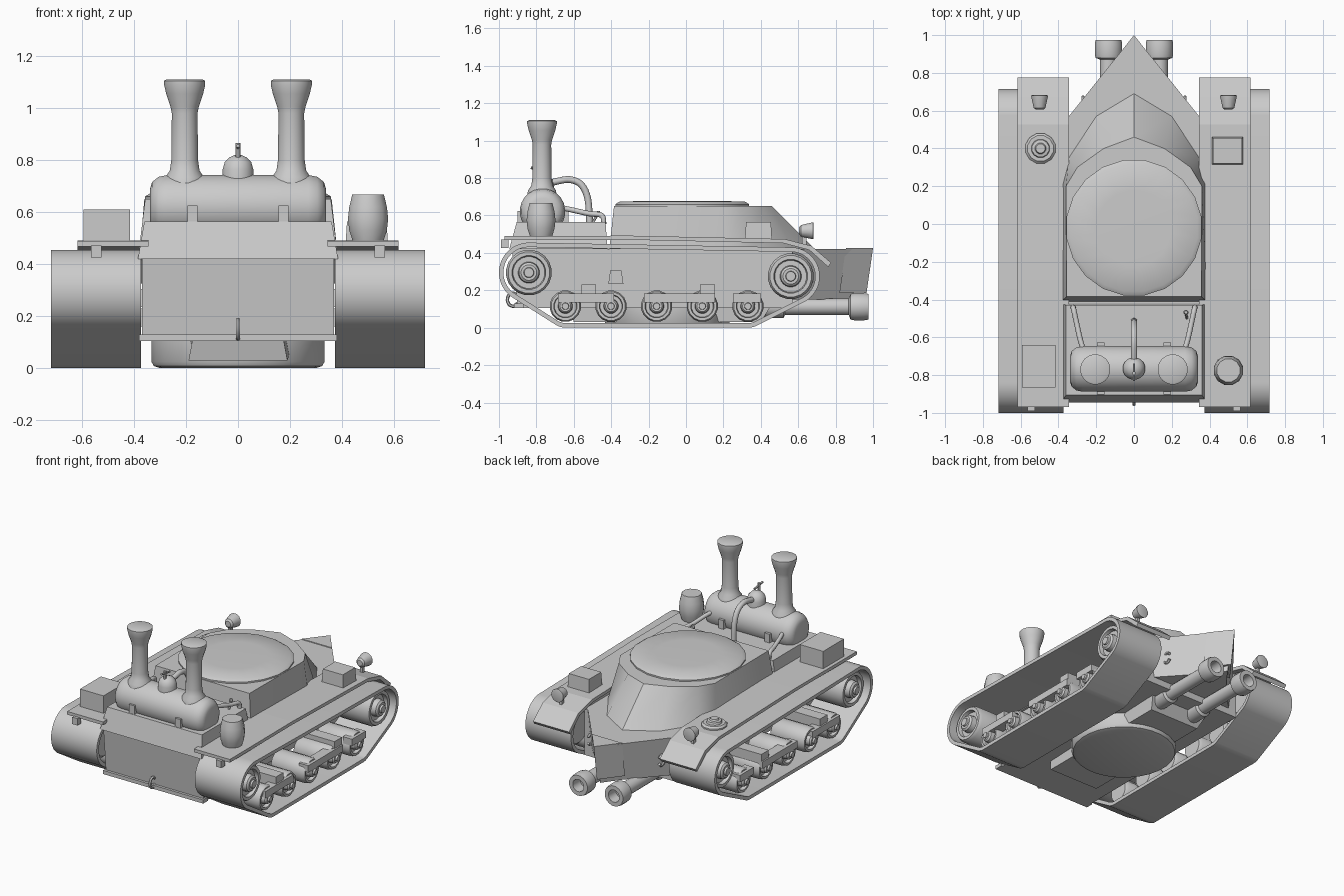
import bpy, bmesh, math
from mathutils import Vector

GREY = bpy.data.materials.new("plain_grey")
GREY.diffuse_color = (0.6, 0.6, 0.6, 1)


def loft(name, rings, cap=True, closed=False, smooth=0):
    """Skin a list of equal-length point rings."""
    bm = bmesh.new()
    rs = [[bm.verts.new(p) for p in r] for r in rings]
    n = len(rs[0])
    for i in range(len(rs) if closed else len(rs) - 1):
        a, b = rs[i], rs[(i + 1) % len(rs)]
        for k in range(n):
            bm.faces.new((a[k], a[(k + 1) % n], b[(k + 1) % n], b[k]))
    if cap and not closed:
        bm.faces.new(rs[0])
        bm.faces.new(rs[-1])
    bmesh.ops.recalc_face_normals(bm, faces=bm.faces[:])
    me = bpy.data.meshes.new(name)
    bm.to_mesh(me)
    bm.free()
    me.materials.append(GREY)
    if smooth:
        me.polygons.foreach_set("use_smooth", [True] * len(me.polygons))
        me.set_sharp_from_angle(angle=math.radians(smooth))
    ob = bpy.data.objects.new(name, me)
    bpy.context.collection.objects.link(ob)
    return ob


def box(name, x0, x1, y0, y1, z0, z1, inset=0):
    def ring(z, i):
        return [(x0 + i, y0 + i, z), (x1 - i, y0 + i, z), (x1 - i, y1 - i, z), (x0 + i, y1 - i, z)]
    return loft(name, [ring(z0, 0), ring(z1, inset)])


def side_prism(name, prof, x0, x1):
    return loft(name, [[(x, y, z) for y, z in prof] for x in (x0, x1)])


def lathe(name, prof, loc, axis="z", n=20, sgn=1, smooth=35):
    """Turn (radius, distance) pairs around an axis through loc."""
    rings = []
    for r, t in prof:
        ring = []
        for k in range(n):
            a = 2 * math.pi * (k + 0.5) / n
            c, s, d = r * math.cos(a), r * math.sin(a), t * sgn
            v = {"z": (c, s, d), "y": (c, d, s), "x": (d, c, s)}[axis]
            ring.append(Vector(v) + Vector(loc))
        rings.append(ring)
    return loft(name, rings, smooth=smooth)


def tube(name, pts, r, n=8):
    """Pipe following a smooth path."""
    P = [Vector(p) for p in pts]
    path = []
    for i in range(len(P) - 1):
        p0, p1, p2, p3 = P[max(i - 1, 0)], P[i], P[i + 1], P[min(i + 2, len(P) - 1)]
        for j in range(4):
            t = j / 4
            path.append(0.5 * (2 * p1 + (p2 - p0) * t + (2 * p0 - 5 * p1 + 4 * p2 - p3) * t * t
                               + (3 * p1 - p0 - 3 * p2 + p3) * t ** 3))
    path.append(P[-1])
    rings = []
    for i, p in enumerate(path):
        d = (path[min(i + 1, len(path) - 1)] - path[max(i - 1, 0)]).normalized()
        u = d.cross(Vector((1, 0, 0.01))).normalized()
        w = d.cross(u)
        rings.append([p + r * (math.cos(2 * math.pi * k / n) * u + math.sin(2 * math.pi * k / n) * w)
                      for k in range(n)])
    return loft(name, rings, smooth=50)


def hook(name, x, y, z):
    tube(name, [(x, y + 0.03 * math.cos(a), z + 0.035 * math.sin(a))
                for a in [math.pi * (0.2 + i * 0.27) for i in range(7)]], 0.009, 6)


def mirror_outline(half, z):
    return [(x, y, z) for x, y in half] + [(-x, y, z) for x, y in reversed(half) if x > 0]


# lower hull, rear deck and bow wedge
side_prism("hull", [(-0.93, 0.42), (-0.90, 0.105), (0.57, 0.105), (0.57, 0.42)], -0.37, 0.37)
box("hull_lip", -0.38, 0.38, -0.92, -0.87, 0.105, 0.13)
loft("rear_deck", [mirror_outline([(0.385, -0.945), (0.385, -0.42)], 0.42),
                   mirror_outline([(0.36, -0.905), (0.36, -0.43)], 0.565)])
loft("bow", [mirror_outline([(0.345, 0.5), (0.345, 0.53), (0.09, 0.81), (0, 0.93)], 0.15),
             mirror_outline([(0.345, 0.5), (0.345, 0.57), (0.1, 0.875), (0, 0.985)], 0.42)])
loft("ram_tip", [mirror_outline([(0.11, 0.82), (0, 0.965)], 0.185),
                 mirror_outline([(0.115, 0.855), (0, 1.0)], 0.425)])

# casemate with round roof
loft("casemate", [
    mirror_outline([(0.385, -0.41), (0.38, 0.22), (0.345, 0.35), (0.2, 0.57), (0, 0.69)], 0.42),
    mirror_outline([(0.357, -0.385), (0.36, 0.2), (0.3, 0.3), (0.16, 0.4), (0, 0.46)], 0.65)], smooth=30)
lathe("round_roof", [(0.362, 0.64), (0.362, 0.66), (0.34, 0.674), (0.2, 0.678)], (0, -0.02, 0))

# belly turret with twin guns
lathe("belly_disc", [(0.335, 0.105), (0.335, 0.025), (0.325, 0.008), (0.3, 0)], (0, -0.1, 0), n=28)
loft("belly_mount", [mirror_outline([(0.19, -0.6), (0.19, 0.4)], 0.03),
                     mirror_outline([(0.175, -0.62), (0.22, 0.45)], 0.11)])
for s in (-1, 1):
    lathe("gun", [(0.062, 0.1), (0.062, 0.52), (0.045, 0.53), (0.045, 0.87), (0.07, 0.88), (0.074, 0.9),
                  (0.074, 0.95), (0.07, 0.975), (0.042, 0.975), (0.038, 0.9)],
          (0.135 * s, 0, 0.112), "y", 16)

# boiler, its feet, chimneys, dome and pipes
lathe("boiler", [(0.07, -0.338), (0.095, -0.33), (0.115, -0.305), (0.122, -0.27),
                 (0.122, 0.27), (0.115, 0.305), (0.095, 0.33), (0.07, 0.338)], (0, -0.767, 0.622), "x", 24)
for s in (-1, 1):
    for y in (-0.885, -0.645):
        box("boiler_foot", 0.175 * s - 0.02, 0.175 * s + 0.02, y - 0.017, y + 0.017, 0.56, 0.625)
    lathe("chimney", [(0.08, 0.71), (0.075, 0.735), (0.058, 0.76), (0.052, 0.8), (0.05, 0.98), (0.055, 1.005),
                      (0.072, 1.055), (0.08, 1.09), (0.08, 1.105), (0.07, 1.11)], (0.205 * s, -0.77, 0))
    tube("side_pipe", [(0.27 * s, -0.66, 0.64), (0.285 * s, -0.61, 0.63), (0.305 * s, -0.52, 0.61),
                       (0.32 * s, -0.45, 0.6), (0.322 * s, -0.44, 0.555)], 0.014)
lathe("steam_dome", [(0.06, 0.71), (0.06, 0.765), (0.052, 0.792), (0.035, 0.81), (0.012, 0.82)], (0, -0.765, 0), n=16)
lathe("whistle", [(0.01, 0.81), (0.01, 0.865)], (0, -0.79, 0), n=8)
tube("whistle_arm", [(0, -0.83, 0.855), (0, -0.74, 0.84)], 0.007, 6)
tube("main_pipe", [(0, -0.74, 0.77), (0, -0.68, 0.785), (0, -0.62, 0.792), (0, -0.56, 0.765),
                   (0, -0.525, 0.69), (0, -0.515, 0.56)], 0.018, 10)
tube("lever", [(0.28, -0.5, 0.56), (0.275, -0.47, 0.61)], 0.007, 6)
lathe("lever_knob", [(0.008, 0.6), (0.014, 0.61), (0.008, 0.625)], (0.275, -0.468, 0), n=8)

# tow hooks
hook("rear_tow_hook", 0, -0.925, 0.15)
for s in (-1, 1):
    hook("bow_tow_hook", 0.27 * s, 0.65, 0.27)


# running gear, both sides
def belt_ring(x, shrink):
    """Outline wrapped around the end wheels and road wheels."""
    circles = [(-0.84, 0.295, 0.16), (0.56, 0.275, 0.155), (-0.64, 0.11, 0.11), (0.33, 0.11, 0.11)]
    pts = []
    for k in range(72):
        c, s = math.cos(2 * math.pi * k / 72), math.sin(2 * math.pi * k / 72)
        y, z, r = max(circles, key=lambda q: q[0] * c + q[1] * s + q[2])
        pts.append((x, y + (r - shrink) * c, z + (r - shrink) * s))
    return pts


BIG = [(0.11, 0.42), (0.132, 0.44), (0.132, 0.66), (0.12, 0.68), (0.098, 0.68), (0.092, 0.655), (0.062, 0.655),
       (0.058, 0.69), (0.045, 0.70), (0.03, 0.70), (0.027, 0.712)]
for s in (-1, 1):
    loft("track_belt", [belt_ring(0.372 * s, 0), belt_ring(0.718 * s, 0),
                        belt_ring(0.718 * s, 0.024), belt_ring(0.372 * s, 0.024)], closed=True, smooth=30)
    for y, z, k in ((-0.84, 0.295, 0.93), (0.56, 0.275, 0.93)):
        lathe("end_wheel", [(r * k, x) for r, x in BIG], (0, y, z), "x", 20, s)
    for i in range(5):
        lathe("road_wheel", [(r * 0.64, x - 0.01) for r, x in BIG], (0, -0.645 + 0.244 * i, 0.115), "x", 16, s)
    # suspension brackets
    for y0, y1 in ((-0.685, -0.385), (-0.225, 0.155), (0.25, 0.4)):
        a, b = sorted((0.62 * s, 0.69 * s))
        box("bogie_beam", a, b, y0, y1, 0.135, 0.182)
    for y in (-0.52, 0.115):
        a, b = sorted((0.37 * s, 0.68 * s))
        box("bogie_bracket", a, b, y - 0.04, y + 0.04, 0.16, 0.23)
    a, b = sorted((0.36 * s, 0.385 * s))
    side_prism("side_hatch", [(-0.415, 0.235), (-0.335, 0.235), (-0.345, 0.305), (-0.405, 0.305)], a, b)
    # fender with drooping front flap
    path = [(-0.97, 0.468), (-0.3, 0.47), (0.52, 0.452), (0.66, 0.415), (0.76, 0.325)]
    prof = path + [(y + 0.004 * i, z + 0.022) for i, (y, z) in reversed(list(enumerate(path)))]
    a, b = sorted((0.345 * s, 0.617 * s))
    side_prism("fender", prof, a, b)
    box("rear_lamp", 0.545 * s - 0.02, 0.545 * s + 0.02, -0.99, -0.95, 0.425, 0.472)
    # headlights
    lathe("headlight", [(0.02, 0.605), (0.032, 0.615), (0.045, 0.67), (0.046, 0.68), (0.036, 0.683)],
          (0.5 * s, 0, 0.518), "y", 12)
    box("headlight_stand", 0.5 * s - 0.01, 0.5 * s + 0.01, 0.62, 0.645, 0.43, 0.5)

# things carried on the fenders
box("tool_box", -0.593, -0.415, -0.865, -0.64, 0.485, 0.61)
box("front_crate", 0.413, 0.577, 0.315, 0.46, 0.465, 0.565, 0.006)
lathe("barrel", [(0.06, 0.485), (0.075, 0.53), (0.08, 0.575), (0.075, 0.62), (0.063, 0.667)], (0.5, -0.775, 0), n=12)
lathe("hatch_ring", [(0.082, 0.46), (0.082, 0.485), (0.07, 0.497), (0.05, 0.497), (0.046, 0.512),
                     (0.03, 0.515), (0.025, 0.525)], (-0.495, 0.4, 0), n=12)
